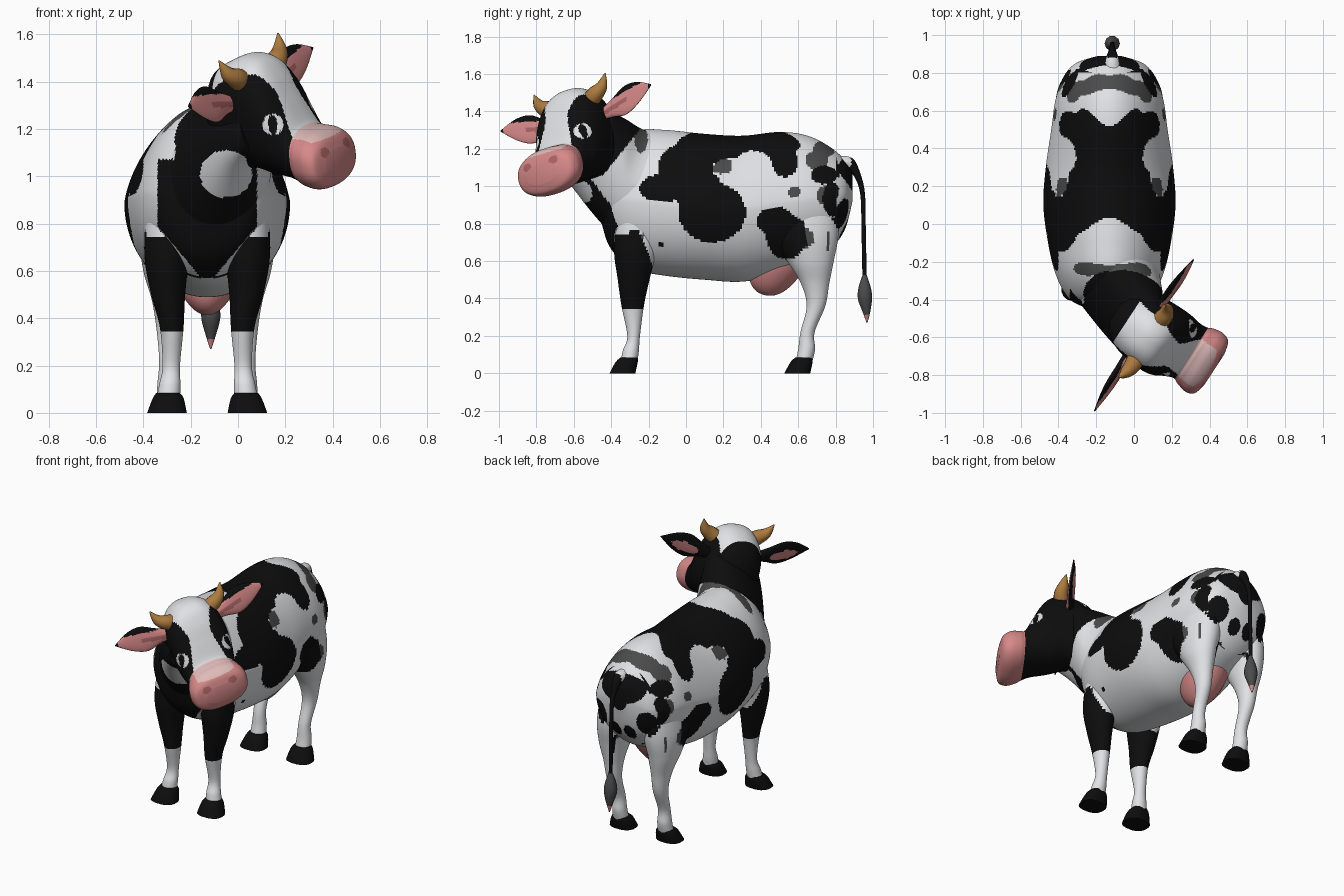
import bpy, bmesh, math
from mathutils import Vector

if "Cube" in bpy.data.objects:
    bpy.data.objects.remove(bpy.data.objects["Cube"], do_unlink=True)


def material(name, r, g, b):
    mat = bpy.data.materials.new(name)
    mat.use_nodes = True
    mat.diffuse_color = (r, g, b, 1)
    shader = next(n for n in mat.node_tree.nodes if n.type == "BSDF_PRINCIPLED")
    shader.inputs["Base Color"].default_value = (r, g, b, 1)
    shader.inputs["Roughness"].default_value = 0.8
    return mat


MATS = {
    "white": material("white", 0.75, 0.76, 0.78),
    "black": material("black", 0.004, 0.004, 0.004),
    "grey": material("grey", 0.07, 0.07, 0.07),
    "pink": material("pink", 0.68, 0.25, 0.25),
    "pale_pink": material("pale_pink", 0.74, 0.5, 0.49),
    "dark_pink": material("dark_pink", 0.42, 0.13, 0.13),
    "horn": material("horn", 0.42, 0.2, 0.05),
}
MID = -0.13  # x of the body's mirror plane


def smooth(vals, steps):
    """Catmull-Rom interpolation through tuples of numbers."""
    out = []
    for i in range(len(vals) - 1):
        p0, p1, p2 = vals[max(i - 1, 0)], vals[i], vals[i + 1]
        p3 = vals[min(i + 2, len(vals) - 1)]
        for k in range(steps):
            t = k / steps
            out.append([b + 0.5 * t * (c - a + t * (2 * a - 5 * b + 4 * c - d + t * (3 * (b - c) + d - a)))
                        for a, b, c, d in zip(p0, p1, p2, p3)])
    return out + [list(vals[-1])]


def loft(name, rings, rule, steps=6, segs=24, taper=0.0, power=1.0, angle=60):
    """Skin oval rings (centre, u, v); rule(point, normal) names each face's colour."""
    rows = smooth([tuple(c) + tuple(u) + tuple(v) for c, u, v in rings], steps)
    bm = bmesh.new()
    grid = []
    for row in rows:
        c, u, v = Vector(row[:3]), Vector(row[3:6]), Vector(row[6:])
        ring = []
        for k in range(segs):
            t = math.tau * (k + 0.5) / segs
            co, si = (math.copysign(abs(f) ** power, f) for f in (math.cos(t), math.sin(t)))
            ring.append(bm.verts.new(c + u * co * (1 - taper * max(0, si)) + v * si))
        grid.append(ring)
    for lower, upper in zip(grid, grid[1:]):
        for k in range(segs):
            j = (k + 1) % segs
            bm.faces.new((lower[k], lower[j], upper[j], upper[k]))
    bm.faces.new(grid[0])
    bm.faces.new(grid[-1])
    bmesh.ops.recalc_face_normals(bm, faces=bm.faces)
    used = []
    for f in bm.faces:
        colour = rule(f.calc_center_median(), f.normal) if callable(rule) else rule
        if colour not in used:
            used.append(colour)
        f.material_index = used.index(colour)
    mesh = bpy.data.meshes.new(name)
    bm.to_mesh(mesh)
    bm.free()
    for colour in used:
        mesh.materials.append(MATS[colour])
    obj = bpy.data.objects.new(name, mesh)
    bpy.context.collection.objects.link(obj)
    bpy.ops.object.select_all(action="DESELECT")
    obj.select_set(True)
    bpy.context.view_layer.objects.active = obj
    bpy.ops.object.shade_smooth_by_angle(angle=math.radians(angle))


def tube(name, path, ref, rule, **kw):
    """Loft round rings along a path of (point, radius)."""
    rings = []
    for i, (p, r) in enumerate(path):
        tangent = path[min(i + 1, len(path) - 1)][0] - path[max(i - 1, 0)][0]
        u = tangent.cross(ref).normalized()
        rings.append((p, u * r, tangent.cross(u).normalized() * r))
    loft(name, rings, rule, **kw)


def inside(a, b, ovals):
    return any(((a - p) / s) ** 2 + ((b - q) / t) ** 2 < 1 for p, q, s, t in ovals)


# Hide pattern: ovals seen from the side (y, z) and from behind (x, z)
NOTCH = [(.27, 1.09, .13, .065), (.36, 1.13, .09, .06)]
NOTCH_RIM = [(.19, 1.11, .06, .045)]
BLACK = [(-.12, .99, .13, .075), (0, 1.1, .15, .13), (.28, 1.22, .33, .1), (.05, 1, .13, .12),
         (.14, .86, .18, .16), (.53, 1.13, .07, .08), (.48, .81, .1, .08), (.54, .73, .11, .12),
         (.74, 1.06, .07, .05), (.78, .93, .05, .09), (-.28, .74, .035, .025),
         (-.13, .69, .015, .012), (-.37, .62, .09, .12)]
GREY = [(.74, 1.2, .06, .045), (.58, .97, .035, .03), (.78, .7, .03, .08), (-.255, .725, .035, .03),
        (.63, .72, .05, .05), (.7, 1.14, .06, .05), (-.24, 1.25, .035, .07), (.74, .95, .04, .05)]
BEHIND = [(0, 1.06, .16, .09), (.17, .85, .06, .085), (.05, .77, .04, .05), (.1, .6, .04, .08)]


def hide(p, n):
    x, y, z = abs(p.x - MID), p.y, p.z
    if y > .6 and n.y > .6:
        return "black" if inside(x, z, BEHIND) else "white"
    if y > .8 and z > 1.05:
        return "black"
    if y < -.35 and inside(p.x, z, [(-.05, 1.01, .11, .1)]):
        return "white"
    if z > 1.06 and y < -.25 - .8 * (1.3 - z):
        return "black"
    if y < -.3 and z < 1.07 and x < .21:
        return "black" if x < .21 * min(1, (z - .54) / .25) else "white"
    if inside(y, z, NOTCH):
        return "grey" if inside(y, z, NOTCH_RIM) else "white"
    if inside(y, z, BLACK):
        return "black"
    return "grey" if inside(y, z, GREY) else "white"


# Body: y, bottom, top, half width
BODY = [(-.46, .84, 1.02, .06), (-.42, .7, 1.15, .18), (-.36, .62, 1.24, .24), (-.25, .55, 1.3, .29),
        (-.1, .52, 1.3, .325), (.1, .5, 1.28, .35), (.3, .49, 1.27, .337), (.5, .53, 1.29, .308),
        (.65, .59, 1.27, .287), (.77, .66, 1.21, .248), (.85, .77, 1.14, .18), (.89, .92, 1.08, .06)]
loft("body", [(Vector((MID, y, (lo + hi) / 2)), Vector((w, 0, 0)), Vector((0, 0, (hi - lo) / 2)))
              for y, lo, hi, w in BODY], hide, steps=18, segs=168, taper=.18)

# Head axes: left, up, forward
LEFT = Vector((.53, .81, .25)).normalized()
UP = (Vector((0, 0, 1)) - LEFT * LEFT.z).normalized()
FORWARD = LEFT.cross(UP)
POLL = Vector((.065, -.6, 1.43))
SWAY = .1  # sideways drift of the muzzle


def at_head(a, b, c):
    return POLL + LEFT * a + FORWARD * b + UP * c


# Neck: x, y, z, half width, half height, turn towards the head
NECK = [(-.13, -.12, .95, .26, .33, 0), (-.1, -.3, 1.02, .24, .29, .1), (-.035, -.42, 1.12, .2, .255, .4),
        (.035, -.53, 1.23, .175, .2, .8), (.09, -.6, 1.27, .15, .16, 1)]
loft("neck", [(Vector((x, y, z)), Vector((1, 0, 0)).lerp(LEFT, t).normalized() * w,
               Vector((0, .35, 1)).normalized() * h) for x, y, z, w, h, t in NECK],
     hide, steps=18, segs=120, taper=.15)


def face(p, n):
    d = p - POLL
    b, c = d.dot(FORWARD), d.dot(UP)
    a = abs(d.dot(LEFT) + SWAY * max(b, 0))
    if b > .245:
        if b > .35 and inside(a, c, [(.085, -.31, .028, .022)]):
            return "dark_pink"
        return "pale_pink" if c > -.26 and a < .12 else "pink"
    # Eyes, looking out and forward
    across = .8 * b - .6 * a
    if inside(across, c, [(.05, -.175, .02, .042)]):
        return "black"
    if inside(across, c, [(.05, -.175, .046, .042)]):
        return "white"
    blaze = .135 - .5 * max(0, min(b, .16) - .04) + .6 * max(0, b - .18)
    return "white" if a < blaze and c > -.25 and b > -.13 else "black"


# Head and muzzle: forward, top, bottom, half width
HEAD = [(-.21, -.06, -.34, .08), (-.17, .02, -.38, .13), (-.09, .065, -.4, .17), (0, .09, -.4, .18),
        (.08, .07, -.42, .185), (.14, 0, -.43, .18), (.19, -.1, -.44, .165), (.24, -.205, -.455, .16),
        (.275, -.22, -.47, .175), (.33, -.23, -.48, .185), (.375, -.26, -.465, .165), (.395, -.31, -.42, .1)]
loft("head", [(at_head(-SWAY * max(b, 0), b, (hi + lo) / 2), LEFT * w, UP * (hi - lo) / 2)
              for b, hi, lo, w in HEAD], face, steps=12, segs=128, power=.85)

# Horns and ears
EAR_FACE = (FORWARD * .97 + UP * .24).normalized()
EAR_SPAN = LEFT.cross(EAR_FACE) * -1
for side, label in ((1, "left"), (-1, "right")):
    tube(label + "_horn", [(at_head(side * .1, .01, -.01), .05), (at_head(side * .165, .02, .025), .045),
                           (at_head(side * .21, .01, .06), .03), (at_head(side * .235, -.005, .12), .003)],
         FORWARD, "horn", segs=12, steps=4)
    # Ear: outward, height, half span, half thickness
    ear = [(.14, -.09, .03, .025), (.22, -.07, .05, .022), (.31, -.05, .08, .018),
           (.4, -.03, .06, .012), (.495, -.012, .004, .003)]

    def ear_coat(p, n):
        out = side * (p - POLL).dot(LEFT)
        span = (p - POLL).dot(EAR_SPAN) + .055 - .2 * (out - .3)
        if n.dot(EAR_FACE) > .3:
            if abs(span) < .012 and out < .33:
                return "dark_pink"
            return "pink" if span < .05 and out < .48 else "black"
        return "pink" if inside(out, span, [(.33, 0, .09, .035)]) else "black"

    loft(label + "_ear", [(at_head(side * a, -.03 + .04 * (a - .14), c), EAR_SPAN * h, EAR_FACE * t)
                          for a, c, h, t in ear], ear_coat, segs=40, steps=8)

# Legs: z, y, distance from the mirror plane, half depth, half width
FRONT = [(.85, -.24, .15, .13, .11), (.66, -.27, .17, .115, .095), (.5, -.28, .165, .085, .072),
         (.36, -.285, .15, .06, .05), (.2, -.28, .152, .034, .037), (.12, -.295, .158, .043, .045),
         (.06, -.305, .165, .045, .05)]
BACK = [(.92, .61, .15, .2, .11), (.74, .63, .17, .185, .115), (.6, .665, .18, .125, .09),
        (.48, .69, .175, .076, .06), (.36, .695, .17, .05, .045), (.22, .65, .165, .038, .038),
        (.13, .645, .165, .045, .045), (.06, .63, .165, .045, .05)]


def front_coat(p, n):
    if .34 < p.z < .74 and p.y < -.1 - .35 * (p.z - .35):
        return "black"
    return hide(p, n)


def oval(x, y, z, depth, width):
    return Vector((x, y, z)), Vector((width, 0, 0)), Vector((0, depth, 0))


for side, label in ((1, "left"), (-1, "right")):
    for end, profile, coat in (("front", FRONT, front_coat), ("back", BACK, hide)):
        loft(f"{label}_{end}_leg", [oval(MID + side * d, y, z, ry, rx) for z, y, d, ry, rx in profile],
             coat, steps=10, segs=56)
        z, y, d, ry, rx = profile[-1]
        x = MID + side * d
        loft(f"{label}_{end}_hoof", [oval(x, y, .085, .045, .05), oval(x, y - .012, .06, .06, .067),
                                     oval(x + side * .005, y - .035, 0, .07, .085)],
             "black", steps=3, segs=16, power=.8, angle=40)

# Udder
loft("udder", [oval(MID, .5, .64, .18, .15), oval(MID, .48, .55, .15, .13), oval(MID, .46, .48, .115, .095),
               oval(MID, .45, .435, .07, .055), oval(MID, .45, .415, .02, .02)], "pink", segs=24)

# Tail and its tuft
X = Vector((1, 0, 0))
tube("tail", [(Vector((MID + .015, y, z)), r) for y, z, r in
              ((.82, 1.12, .045), (.875, 1.12, .034), (.92, 1.05, .018), (.945, .95, .013),
               (.95, .75, .012), (.955, .5, .012))], X,
     lambda p, n: "white" if p.z > 1.1 and p.y < .885 else "black", segs=12)
tube("tail_tuft", [(Vector((MID + .015, y, z)), r) for y, z, r in
                   ((.955, .53, .01), (.955, .46, .034), (.957, .4, .04), (.965, .33, .022), (.968, .27, .003))],
     X, lambda p, n: "pink" if p.z < .31 else "grey", segs=10, steps=4)
